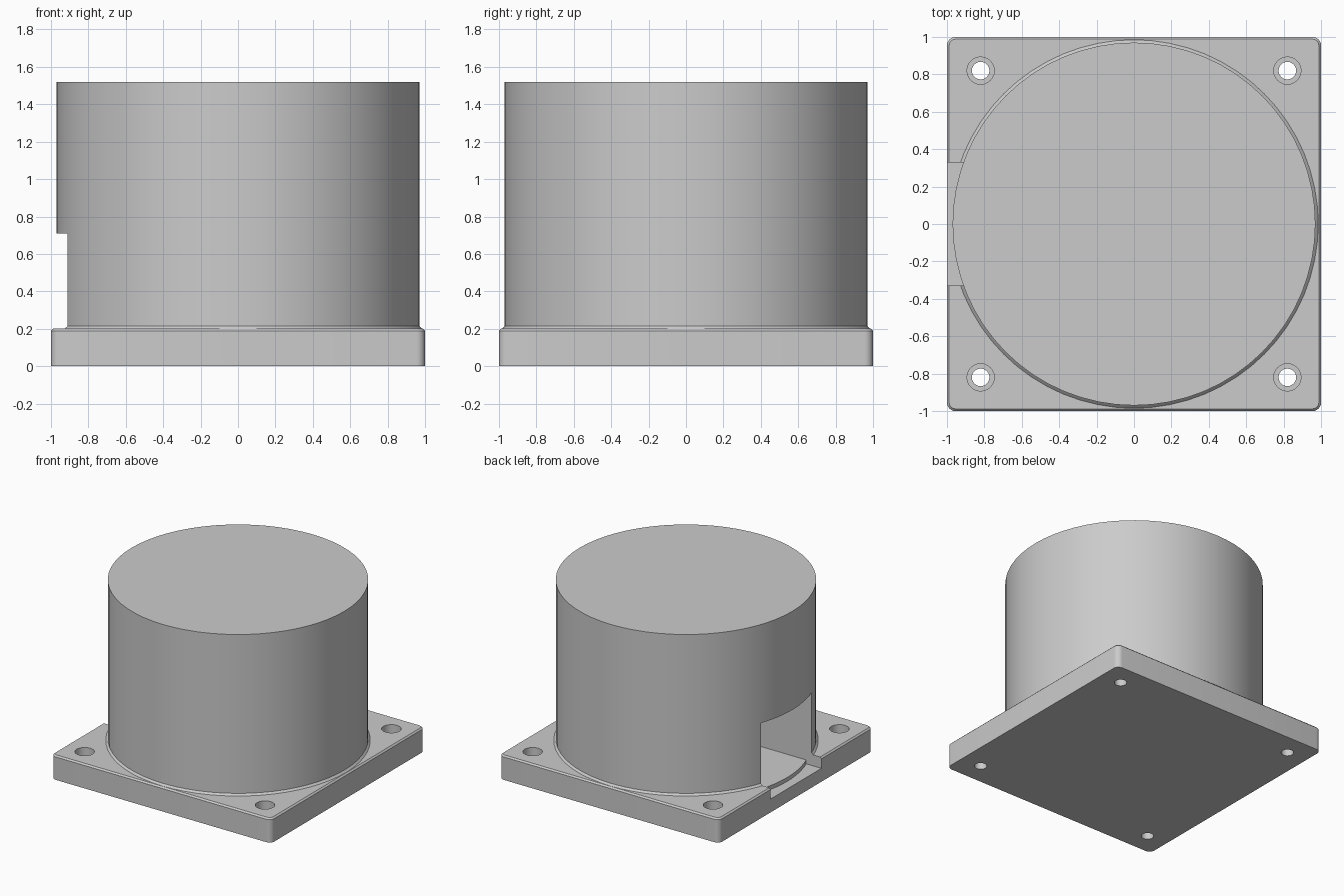
import bpy, bmesh, math

cube = bpy.data.objects.get("Cube")
if cube:
    bpy.data.objects.remove(cube, do_unlink=True)

grey = bpy.data.materials.new("plain_grey")
grey.use_nodes = True
grey.diffuse_color = (0.6, 0.6, 0.6, 1)
grey.node_tree.nodes["Principled BSDF"].inputs["Base Color"].default_value = (0.6, 0.6, 0.6, 1)


def arc(cx, cy, r, a0, a1, steps):
    """Points along an arc, angles in degrees."""
    angles = [math.radians(a0 + (a1 - a0) * i / steps) for i in range(steps + 1)]
    return [(cx + r * math.cos(a), cy + r * math.sin(a)) for a in angles]


def circle(r, cx=0, cy=0, steps=64):
    return arc(cx, cy, r, 0, 360, steps)[:-1]


def loft(name, sections):
    """Closed solid from stacked outlines: [(z, points), ...]."""
    bm = bmesh.new()
    rings = [[bm.verts.new((x, y, z)) for x, y in pts] for z, pts in sections]
    n = len(rings[0])
    for low, high in zip(rings, rings[1:]):
        for i in range(n):
            j = (i + 1) % n
            bm.faces.new((low[i], low[j], high[j], high[i]))
    bm.faces.new(rings[0][::-1])
    bm.faces.new(rings[-1])
    bmesh.ops.recalc_face_normals(bm, faces=bm.faces)
    mesh = bpy.data.meshes.new(name)
    bm.to_mesh(mesh)
    bm.free()
    mesh.materials.append(grey)
    obj = bpy.data.objects.new(name, mesh)
    bpy.context.collection.objects.link(obj)
    return obj


def rounded_square(half, r):
    c = half - r
    pts = []
    for i, (sx, sy) in enumerate([(1, 1), (-1, 1), (-1, -1), (1, -1)]):
        pts += arc(sx * c, sy * c, r, 90 * i, 90 * i + 90, 6)
    return pts


def cut(obj, cutter):
    cutter.hide_render = True
    mod = obj.modifiers.new("cut", "BOOLEAN")
    mod.operation = "DIFFERENCE"
    mod.solver = "EXACT"
    mod.object = cutter
    bpy.context.view_layer.objects.active = obj
    bpy.ops.object.modifier_apply(modifier=mod.name)


# Square base plate with rounded corners and a softened top edge
plate = loft("base_plate", [(0, rounded_square(1, 0.045)),
                            (0.188, rounded_square(1, 0.045)),
                            (0.2, rounded_square(0.988, 0.033))])

# Round housing with a small chamfered collar at its foot
housing = loft("round_housing", [(0.2, circle(0.985)), (0.215, circle(0.97)),
                                 (1.52, circle(0.97))])

cutters = []

# Counterbored screw holes in the four corners
for sx in (-1, 1):
    for sy in (-1, 1):
        x, y = 0.82 * sx, 0.82 * sy
        hole = loft("screw_hole_cutter", [(-0.1, circle(0.047, x, y, 24)), (0.1, circle(0.047, x, y, 24)),
                                          (0.1, circle(0.073, x, y, 24)), (0.3, circle(0.073, x, y, 24))])
        cut(plate, hole)
        cutters.append(hole)

# Side port: a deep pocket into the housing
w = 0.33
pocket = loft("pocket_cutter", [(z, [(-1.1, -w), (-0.2, -w), (-0.2, w), (-1.1, w)])
                                for z in (0.142, 0.71)])
cut(plate, pocket)
cut(housing, pocket)

# Lower slot across the plate rim, ending on a curved step
swing = math.degrees(math.asin(w / 0.923))
step = arc(0, 0, 0.923, 180 + swing, 180 - swing, 12)
slot = loft("rim_slot_cutter", [(z, [(-1.1, -w)] + step + [(-1.1, w)]) for z in (0.11, 0.3)])
cut(plate, slot)
cutters += [pocket, slot]

for c in cutters:
    bpy.data.objects.remove(c, do_unlink=True)

# Smooth round walls, crisp edges
for obj in (plate, housing):
    bpy.ops.object.select_all(action="DESELECT")
    obj.select_set(True)
    bpy.context.view_layer.objects.active = obj
    bpy.ops.object.shade_smooth_by_angle(angle=math.radians(30))
